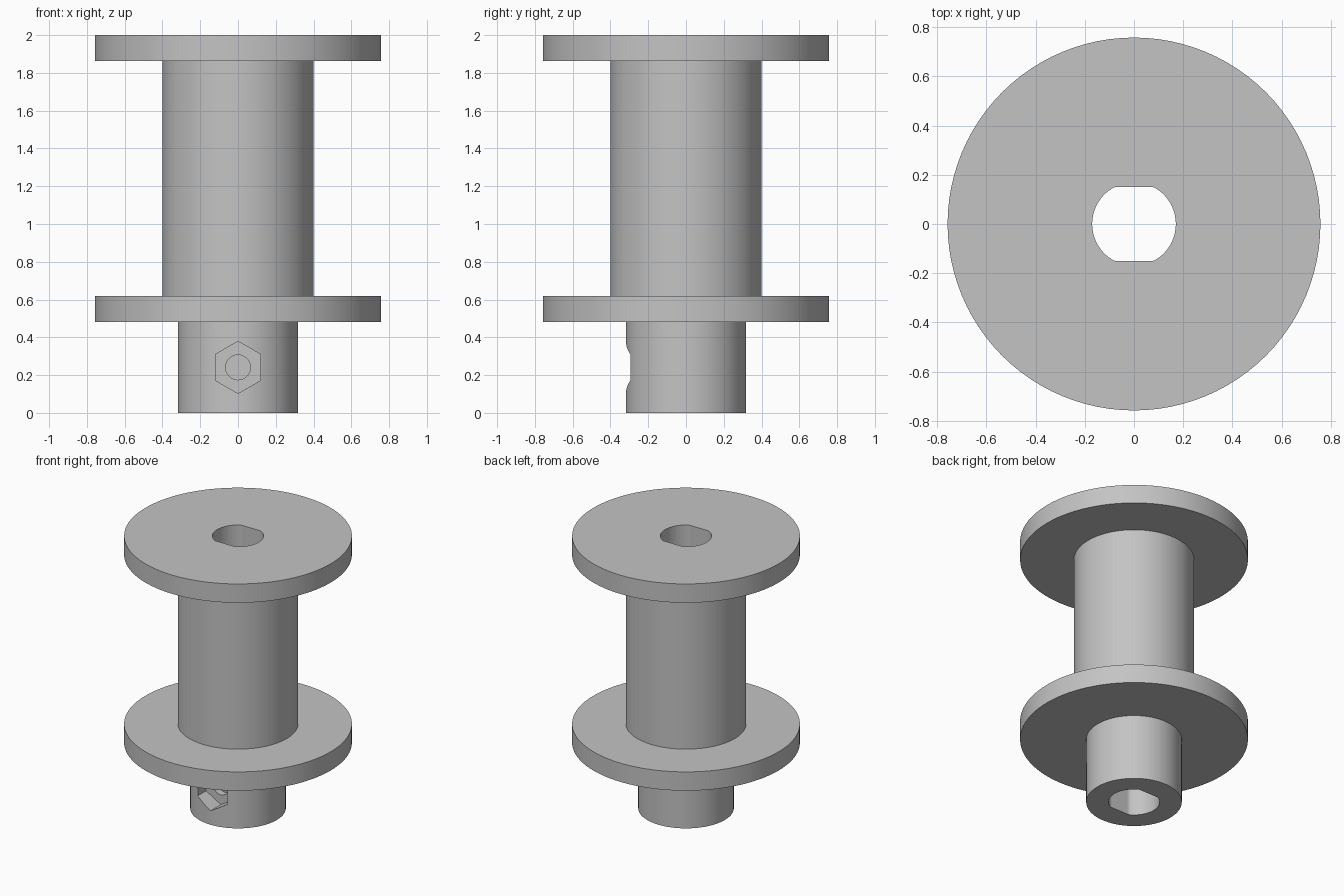
import bpy, bmesh, math
from mathutils import Matrix

cube = bpy.data.objects.get("Cube")
if cube:
    bpy.data.objects.remove(cube, do_unlink=True)

SEGMENTS = 96

grey = bpy.data.materials.new("plain grey")
grey.use_nodes = True
colour = (0.55, 0.55, 0.55, 1)
grey.diffuse_color = colour
grey.node_tree.nodes["Principled BSDF"].inputs["Base Color"].default_value = colour


def make_object(name, bm):
    bmesh.ops.recalc_face_normals(bm, faces=bm.faces)
    mesh = bpy.data.meshes.new(name)
    bm.to_mesh(mesh)
    bm.free()
    mesh.materials.append(grey)
    obj = bpy.data.objects.new(name, mesh)
    bpy.context.collection.objects.link(obj)
    return obj


def ring_points(radius, sides, turn=0.0):
    step = 2 * math.pi / sides
    return [(radius * math.cos(i * step + turn), radius * math.sin(i * step + turn))
            for i in range(sides)]


def prism(name, outline, low, high, matrix=Matrix()):
    """Extrude a flat outline along local z."""
    bm = bmesh.new()
    bottom = bm.faces.new([bm.verts.new((x, y, low)) for x, y in outline])
    extruded = bmesh.ops.extrude_face_region(bm, geom=[bottom])
    top = [v for v in extruded["geom"] if isinstance(v, bmesh.types.BMVert)]
    bmesh.ops.translate(bm, verts=top, vec=(0, 0, high - low))
    bmesh.ops.transform(bm, matrix=matrix, verts=bm.verts)
    return make_object(name, bm)


def lathe(name, profile):
    """Spin a closed-ended (radius, height) profile around z."""
    bm = bmesh.new()
    rings = [[bm.verts.new((x, y, z)) for x, y in ring_points(r, SEGMENTS)]
             for r, z in profile]
    for a, b in zip(rings, rings[1:]):
        for i in range(SEGMENTS):
            j = (i + 1) % SEGMENTS
            bm.faces.new((a[i], a[j], b[j], b[i]))
    bm.faces.new(rings[0])
    bm.faces.new(rings[-1])
    return make_object(name, bm)


# Hub, lower flange, drum and upper flange in one turned body
HUB, DRUM, FLANGE = 0.318, 0.4, 0.758
spool = lathe("spool", [
    (HUB, 0), (HUB, 0.482), (FLANGE, 0.482), (FLANGE, 0.62),
    (DRUM, 0.62), (DRUM, 1.862), (FLANGE, 1.862), (FLANGE, 2)])

# Shaft bore with two flats
FLAT = 0.15
bore = [(x, max(-FLAT, min(FLAT, y))) for x, y in ring_points(0.17, SEGMENTS)]
cutters = [prism("bore_cutter", bore, -0.1, 2.1)]

# Hexagonal nut pocket and screw hole in the front of the hub
facing = Matrix.Translation((0, 0, 0.241)) @ Matrix.Rotation(math.pi / 2, 4, "X")
cutters.append(prism("nut_pocket_cutter", ring_points(0.138, 6, math.pi / 2),
                     0.2, 0.45, facing))
cutters.append(prism("screw_hole_cutter", ring_points(0.066, 32),
                     0.05, 0.3, facing))

bpy.context.view_layer.objects.active = spool
for cutter in cutters:
    cut = spool.modifiers.new(cutter.name, "BOOLEAN")
    cut.operation = "DIFFERENCE"
    cut.solver = "EXACT"
    cut.object = cutter
    bpy.ops.object.modifier_apply(modifier=cut.name)
for cutter in cutters:
    bpy.data.objects.remove(cutter, do_unlink=True)

# Smooth round walls, crisp rims
bpy.ops.object.select_all(action="DESELECT")
spool.select_set(True)
bpy.ops.object.shade_smooth_by_angle(angle=math.radians(25))
